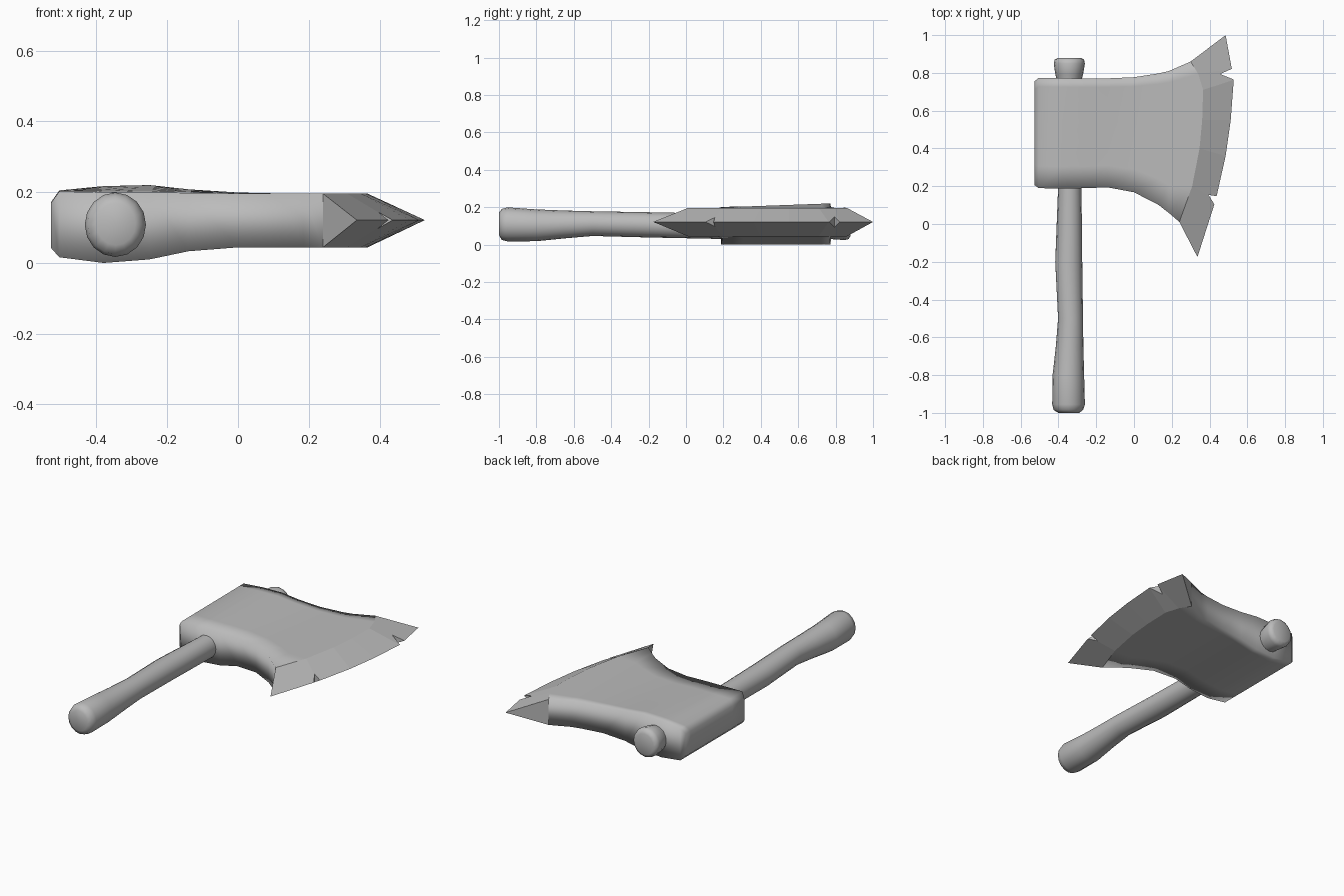
import bpy, bmesh, math

if "Cube" in bpy.data.objects:
    bpy.data.objects.remove(bpy.data.objects["Cube"])

# Darker grey used for the whole axe
grey = bpy.data.materials.new("dark_grey")
grey.diffuse_color = (.5, .5, .5, 1)
grey.use_nodes = True
grey.node_tree.nodes["Principled BSDF"].inputs["Base Color"].default_value = grey.diffuse_color


def make_object(name, bm):
    bmesh.ops.recalc_face_normals(bm, faces=bm.faces)
    mesh = bpy.data.meshes.new(name)
    bm.to_mesh(mesh)
    bm.free()
    mesh.materials.append(grey)
    ob = bpy.data.objects.new(name, mesh)
    bpy.context.collection.objects.link(ob)
    return ob


# Handle: elliptical rings lofted along y (y, x min, x max, z min, z max)
RINGS = [(-1.0, -.4, -.29, .05, .17), (-.985, -.425, -.27, .025, .19),
         (-.955, -.433, -.26, .017, .199), (-.8, -.431, -.264, .018, .188),
         (-.65, -.414, -.268, .033, .182), (-.5, -.402, -.27, .046, .178),
         (-.2, -.417, -.274, .038, .173), (.19, -.402, -.278, .03, .165),
         (.76, -.408, -.278, .031, .175), (.79, -.416, -.27, .028, .188),
         (.85, -.425, -.26, .024, .198), (.87, -.42, -.264, .03, .19),
         (.88, -.402, -.284, .047, .17)]
SIDES = 16
bm = bmesh.new()
rings = []
for y, x0, x1, z0, z1 in RINGS:
    ring = []
    for i in range(SIDES):
        a = 2 * math.pi * i / SIDES
        ring.append(bm.verts.new(((x0 + x1) / 2 + (x1 - x0) / 2 * math.cos(a), y,
                                  (z0 + z1) / 2 + (z1 - z0) / 2 * math.sin(a))))
    rings.append(ring)
for r, s in zip(rings, rings[1:]):
    for i in range(SIDES):
        j = (i + 1) % SIDES
        bm.faces.new((r[i], r[j], s[j], s[i]))
# End caps as fans so that they shade roundly
for ring, y in ((rings[0], -1.0), (rings[-1], .88)):
    mid = bm.verts.new((-.344, y, .11))
    for i in range(SIDES):
        bm.faces.new((ring[i], ring[(i + 1) % SIDES], mid))
handle = make_object("handle", bm)
for p in handle.data.polygons:
    p.use_smooth = True

# Axe head stations: x, y low, y high, z bottom, z top at low y, z top at high y
STATIONS = [(-.528, .207, .754, .042, .17, .172), (-.505, .19, .774, .016, .202, .205),
            (-.38, .187, .772, 0, .199, .217), (-.25, .19, .771, .01, .199, .22),
            (-.14, .194, .771, .033, .198, .208), (0, .168, .777, .044, .196, .199),
            (.13, .101, .797, .044, .196, .196), (.185, .058, .81, .044, .196, .196)]
T = [0, .2, .42, .6, .8, .92, 1]
# Line where the bevel starts, and the cutting edge
BEVEL = [(.24, .011), (.308, .2), (.347, .4), (.361, .55), (.366, .71), (.34, .795), (.3, .86)]
EDGE = [(.336, -.175), (.433, .128), (.485, .36), (.512, .55), (.528, .763), (.518, .82), (.485, 1)]

bm = bmesh.new()
top, bottom = [], []
for x, y0, y1, zb, za, zc in STATIONS:
    top.append([bm.verts.new((x, y0 + (y1 - y0) * t, za + (zc - za) * t)) for t in T])
    bottom.append([bm.verts.new((x, y0 + (y1 - y0) * t, zb)) for t in T])
top.append([bm.verts.new((x, y, .196)) for x, y in BEVEL])
bottom.append([bm.verts.new((x, y, .044)) for x, y in BEVEL])
edge = [bm.verts.new((x, y, .121)) for x, y in EDGE]
n = len(T)
for side in (top, bottom):
    for r, s in zip(side, side[1:] + [edge]):
        for i in range(n - 1):
            bm.faces.new((r[i], r[i + 1], s[i + 1], s[i]))
for k in (0, n - 1):
    for i in range(len(top) - 1):
        bm.faces.new((top[i][k], top[i + 1][k], bottom[i + 1][k], bottom[i][k]))
    bm.faces.new((top[-1][k], edge[k], bottom[-1][k]))
for i in range(n - 1):
    bm.faces.new((top[0][i], top[0][i + 1], bottom[0][i + 1], bottom[0][i]))
head = make_object("axe_head", bm)

# Chips in the cutting edge: triangular cutters
CHIPS = [((.394, .155), (.446, .071), (.498, .135)),
         ((.456, .794), (.594, .738), (.574, .846))]
for chip in CHIPS:
    bm = bmesh.new()
    face = bm.faces.new([bm.verts.new((x, y, 0)) for x, y in chip])
    ext = bmesh.ops.extrude_face_region(bm, geom=[face])
    for v in ext['geom']:
        if isinstance(v, bmesh.types.BMVert):
            v.co.z = .3
    cutter = make_object("chip_cutter", bm)
    cutter.hide_render = True
    mod = head.modifiers.new("chip", 'BOOLEAN')
    mod.operation = 'DIFFERENCE'
    mod.solver = 'EXACT'
    mod.object = cutter
    bpy.context.view_layer.objects.active = head
    bpy.ops.object.modifier_apply(modifier=mod.name)
    bpy.data.objects.remove(cutter)

# Body shades smoothly all round; the ground bevel and the chips stay flat
mesh = head.data
for p in mesh.polygons:
    corners = [mesh.vertices[i].co for i in p.vertices]
    p.use_smooth = not any(c.x > .3 and .05 < c.z < .19 for c in corners)
smooth_faces = [p.use_smooth for p in mesh.polygons]
# Keep the bevels smooth among themselves by splitting only at hard angles
bpy.ops.object.select_all(action='DESELECT')
head.select_set(True)
bpy.context.view_layer.objects.active = head
for p, s in zip(mesh.polygons, smooth_faces):
    p.use_smooth = s
